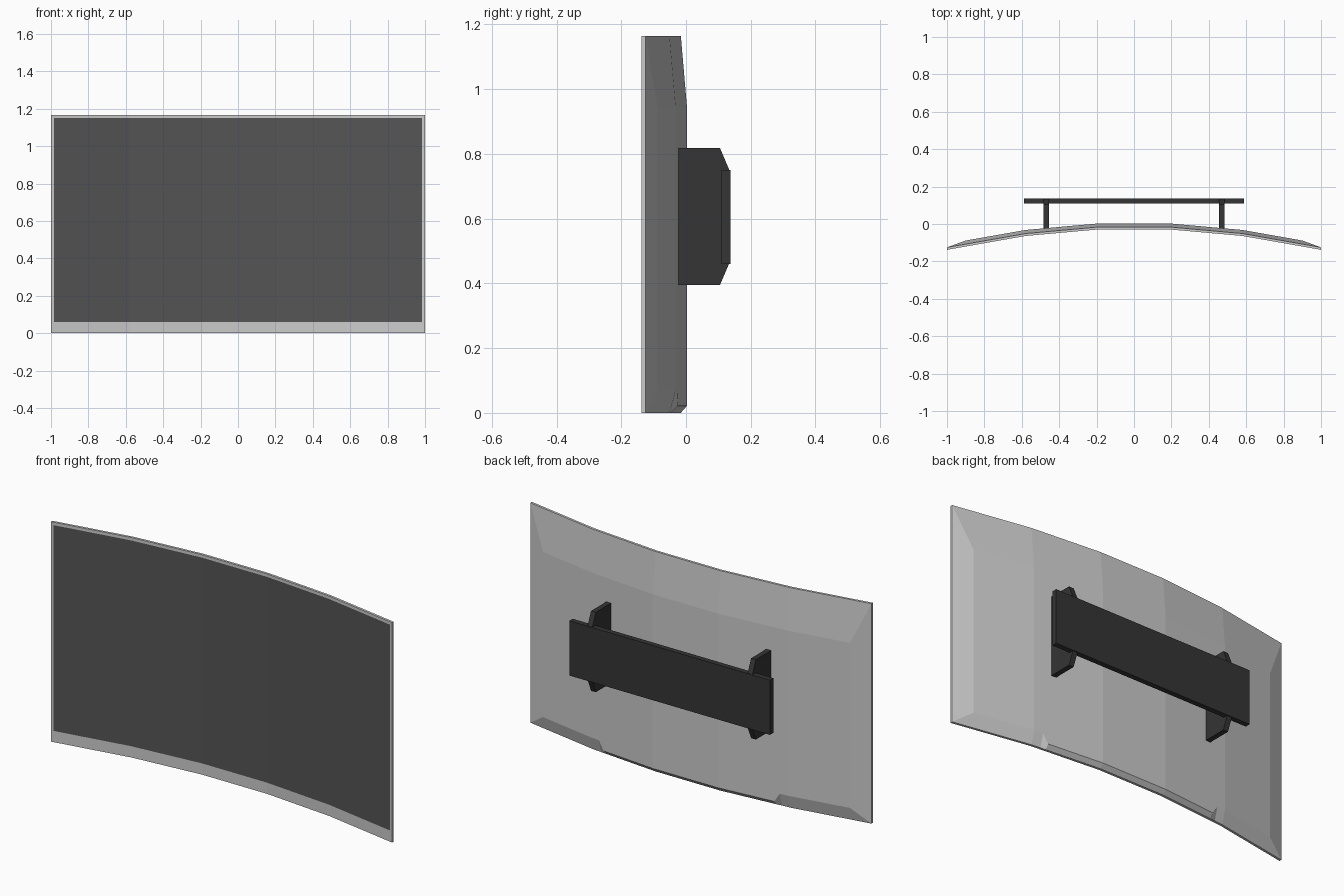
import bpy, bmesh

if "Cube" in bpy.data.objects:
    bpy.data.objects.remove(bpy.data.objects["Cube"])


def mat(name, v):
    m = bpy.data.materials.new(name)
    m.diffuse_color = (v, v, v, 1)
    m.use_nodes = True
    m.node_tree.nodes["Principled BSDF"].inputs["Base Color"].default_value = m.diffuse_color
    return m


def finish(bm, name, material=None):
    bmesh.ops.remove_doubles(bm, verts=bm.verts, dist=1e-5)
    me = bpy.data.meshes.new(name)
    bm.to_mesh(me)
    bm.free()
    ob = bpy.data.objects.new(name, me)
    bpy.context.collection.objects.link(ob)
    if material:
        me.materials.append(material)
    return ob


CURVE = [(0, -0.029), (0.19, -0.029), (0.58, -0.064), (1.0, -0.138)]


def front_y(x):
    x = abs(x)
    for (x0, y0), (x1, y1) in zip(CURVE, CURVE[1:]):
        if x <= x1:
            return y0 + (y1 - y0) * (x - x0) / (x1 - x0)
    return CURVE[-1][1]


def mirrored(xs):
    return [-x for x in reversed(xs)] + xs


dark = mat("dark_screen", 0.09)
black = mat("dark_metal", 0.035)
H, EDGE, BODY = 1.165, 0.013, 0.032

# curved housing: closed section rings swept along x
bm = bmesh.new()
low_edge = {0.19: 0.022, 0.50: 0.022, 0.53: 0.07, 0.58: 0.07, 0.90: 0.07}
rings = []
for x in mirrored([0.19, 0.50, 0.53, 0.58, 0.90, 1.0]):
    y = front_y(x)
    if abs(x) == 1.0:
        back = [(EDGE, H), (EDGE, H), (EDGE, 0), (EDGE, 0)]
    else:
        back = [(EDGE, H), (BODY, 0.945), (BODY, low_edge[abs(x)]), (EDGE, 0)]
    section = [(0, 0), (0, H)] + back
    rings.append([bm.verts.new((x, y + d, z)) for d, z in section])
for a, b in zip(rings, rings[1:]):
    for i in range(6):
        j = (i + 1) % 6
        bm.faces.new((a[i], a[j], b[j], b[i]))
bm.faces.new(rings[0])
bm.faces.new(rings[-1][::-1])
bmesh.ops.remove_doubles(bm, verts=bm.verts, dist=1e-5)
bmesh.ops.recalc_face_normals(bm, faces=bm.faces)
finish(bm, "housing")

# dark display sheet on the front
bm = bmesh.new()
cols = [[bm.verts.new((x, front_y(x) - 0.001, z)) for z in (0.06, 1.15)]
        for x in mirrored([0.19, 0.58, 0.985])]
for a, b in zip(cols, cols[1:]):
    bm.faces.new((a[0], b[0], b[1], a[1]))
finish(bm, "screen", dark)


def extrude_x(name, profile, x0, x1):
    bm = bmesh.new()
    face = bm.faces.new([bm.verts.new((x0, y, z)) for y, z in profile])
    ext = bmesh.ops.extrude_face_region(bm, geom=[face])["geom"]
    for v in ext:
        if isinstance(v, bmesh.types.BMVert):
            v.co.x = x1
    bmesh.ops.recalc_face_normals(bm, faces=bm.faces)
    return finish(bm, name, black)


# wall mount: horizontal plate and two side arms
extrude_x("mount_plate", [(0.109, 0.46), (0.137, 0.46), (0.137, 0.75), (0.109, 0.75)],
          -0.588, 0.588)
arm = [(-0.023, 0.395), (0.105, 0.395), (0.134, 0.463),
       (0.134, 0.75), (0.105, 0.818), (-0.023, 0.818)]
for side, s in (("left", -1), ("right", 1)):
    extrude_x("mount_arm_" + side, arm, s * 0.455, s * 0.483)
